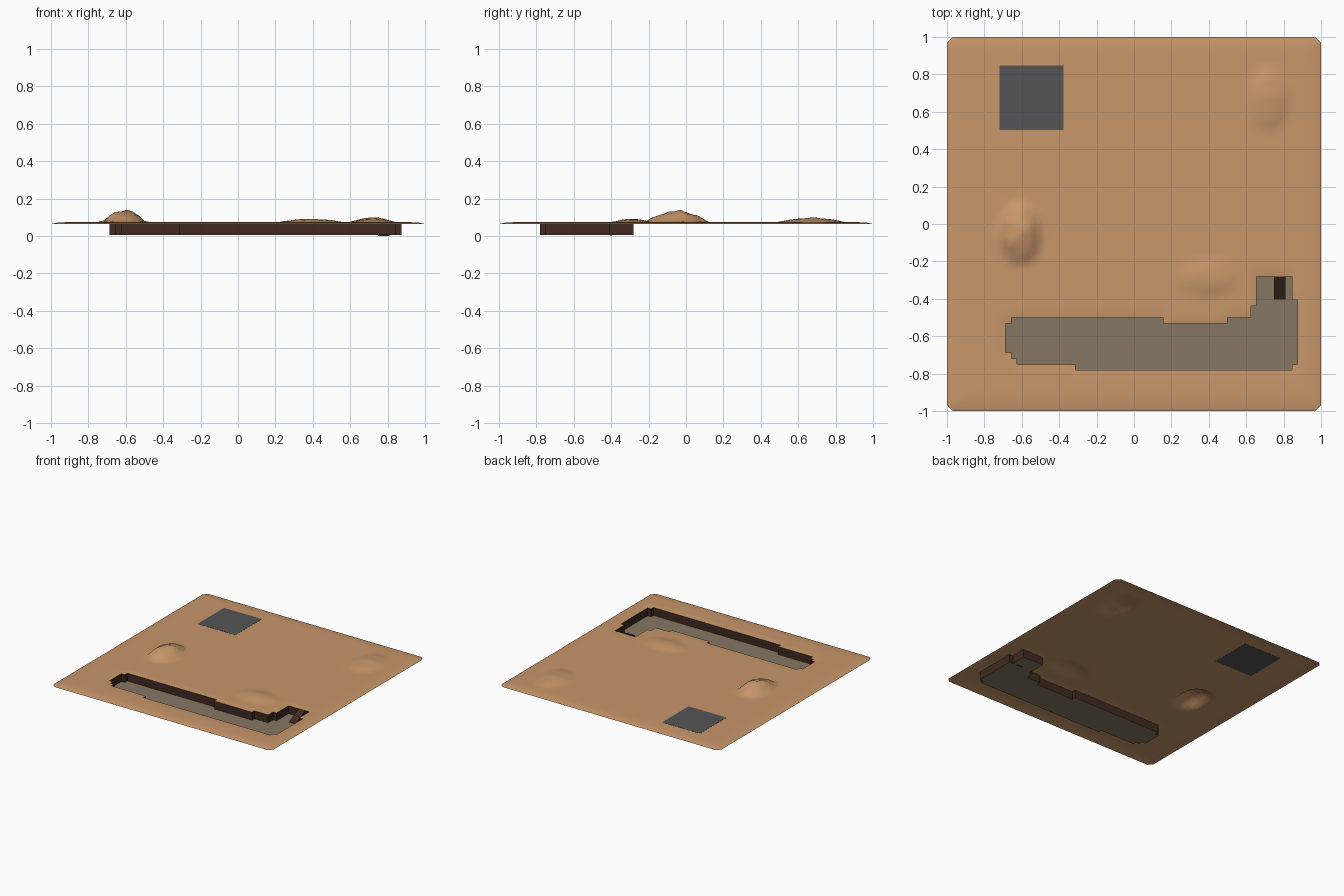
import bpy, bmesh, math
from mathutils import Vector, noise

if "Cube" in bpy.data.objects:
    bpy.data.objects.remove(bpy.data.objects["Cube"])

N = 32                     # grid cells per unit
GROUND, RIM, EDGE, FLOOR = 0.074, 0.070, 0.064, 0.005

# Trench footprint in grid cells: (y start, y end, x start, x end)
SPANS = [(-25, -24, -10, 27), (-24, -23, -20, 28), (-23, -22, -21, 28),
         (-22, -17, -22, 28), (-17, -16, -21, 5), (-17, -16, 16, 28),
         (-16, -14, 20, 28), (-14, -13, 21, 28), (-13, -9, 21, 27)]
PIT = {(i, j) for y0, y1, x0, x1 in SPANS for j in range(y0, y1) for i in range(x0, x1)}

# Mounds: centre x, y, radius x, y, height, steepness
MOUNDS = [(-0.61, -0.05, 0.115, 0.165, 0.056, 0.8),
          (0.39, -0.29, 0.175, 0.10, 0.017, 1.0),
          (0.72, 0.67, 0.12, 0.18, 0.023, 1.0)]


def material(name, rgb):
    m = bpy.data.materials.new(name)
    m.diffuse_color = (*rgb, 1)
    m.use_nodes = True
    m.node_tree.nodes["Principled BSDF"].inputs["Base Color"].default_value = m.diffuse_color
    return m


def make(name, bm, mat, smooth=False):
    me = bpy.data.meshes.new(name)
    bm.to_mesh(me)
    bm.free()
    me.materials.append(mat)
    ob = bpy.data.objects.new(name, me)
    bpy.context.collection.objects.link(ob)
    if smooth:
        me.shade_smooth()
    return ob


def touches_pit(i, j):
    around = [(i - a, j - b) in PIT for a in (0, 1) for b in (0, 1)]
    return any(around)


def height(i, j):
    x, y = i / N, j / N
    m = max(abs(i), abs(j))
    if m == N:
        return EDGE
    z = GROUND - (0.003 if m == N - 1 else 0.001 if m == N - 2 else 0)
    if touches_pit(i, j):
        return RIM
    for cx, cy, rx, ry, h, p in MOUNDS:
        d = ((x - cx) / rx) ** 2 + ((y - cy) / ry) ** 2
        if d < 1:
            bump = noise.noise(Vector((x * 17, y * 17, 3.1)))
            z += h * (1 - d) ** p * (1 + 0.3 * bump)
    return z


def cell_sheet(cells, zf):
    bm = bmesh.new()
    verts = {}

    def v(i, j):
        if (i, j) not in verts:
            verts[i, j] = bm.verts.new((i / N, j / N, zf(i, j)))
        return verts[i, j]
    for i, j in sorted(cells):
        bm.faces.new([v(i, j), v(i + 1, j), v(i + 1, j + 1), v(i, j + 1)])
    return bm


sand = material("sand", (0.58, 0.31, 0.145))
dark = material("dark_earth", (0.05, 0.023, 0.015))
mud = material("mud", (0.235, 0.184, 0.125))
slate = material("slate", (0.09, 0.09, 0.09))

# Ground sheet with trench opening, drooping rim and clipped corners
cells = {(i, j) for i in range(-N, N) for j in range(-N, N)} - PIT
bm = cell_sheet(cells, height)
for vert in bm.verts:
    if abs(vert.co.x) + abs(vert.co.y) > 2 - 0.5 / N:
        vert.co.x *= 1 - 0.5 / N
        vert.co.y *= 1 - 0.5 / N
make("ground", bm, sand, True)

# Trench floor
make("trench_floor", cell_sheet(PIT, lambda i, j: FLOOR), mud)

# Trench walls, raised from the footprint outline
bm = cell_sheet(PIT, lambda i, j: FLOOR)
rim = [e for e in bm.edges if e.is_boundary]
old_faces = list(bm.faces)
new = bmesh.ops.extrude_edge_only(bm, edges=rim)["geom"]
for g in new:
    if isinstance(g, bmesh.types.BMVert):
        g.co.z = RIM
bmesh.ops.delete(bm, geom=old_faces, context='FACES')
bmesh.ops.dissolve_limit(bm, angle_limit=math.radians(1), verts=bm.verts[:], edges=bm.edges[:])
make("trench_walls", bm, dark)

# Ramp out of the trench, a thin sloping slab
bm = bmesh.new()
bmesh.ops.create_cube(bm, size=1)
for vert in bm.verts:
    t = vert.co.y + 0.5
    vert.co = (0.78 + vert.co.x * 0.062, -0.403 + t * 0.121,
               0.006 + t * 0.062 + vert.co.z * 0.012)
make("ramp", bm, dark)

# Square paved pad level with the ground
bm = bmesh.new()
bmesh.ops.create_cube(bm, size=1)
for vert in bm.verts:
    vert.co = (-0.548 + vert.co.x * 0.344, 0.675 + vert.co.y * 0.344,
               GROUND + vert.co.z * 0.002)
make("pad", bm, slate)
